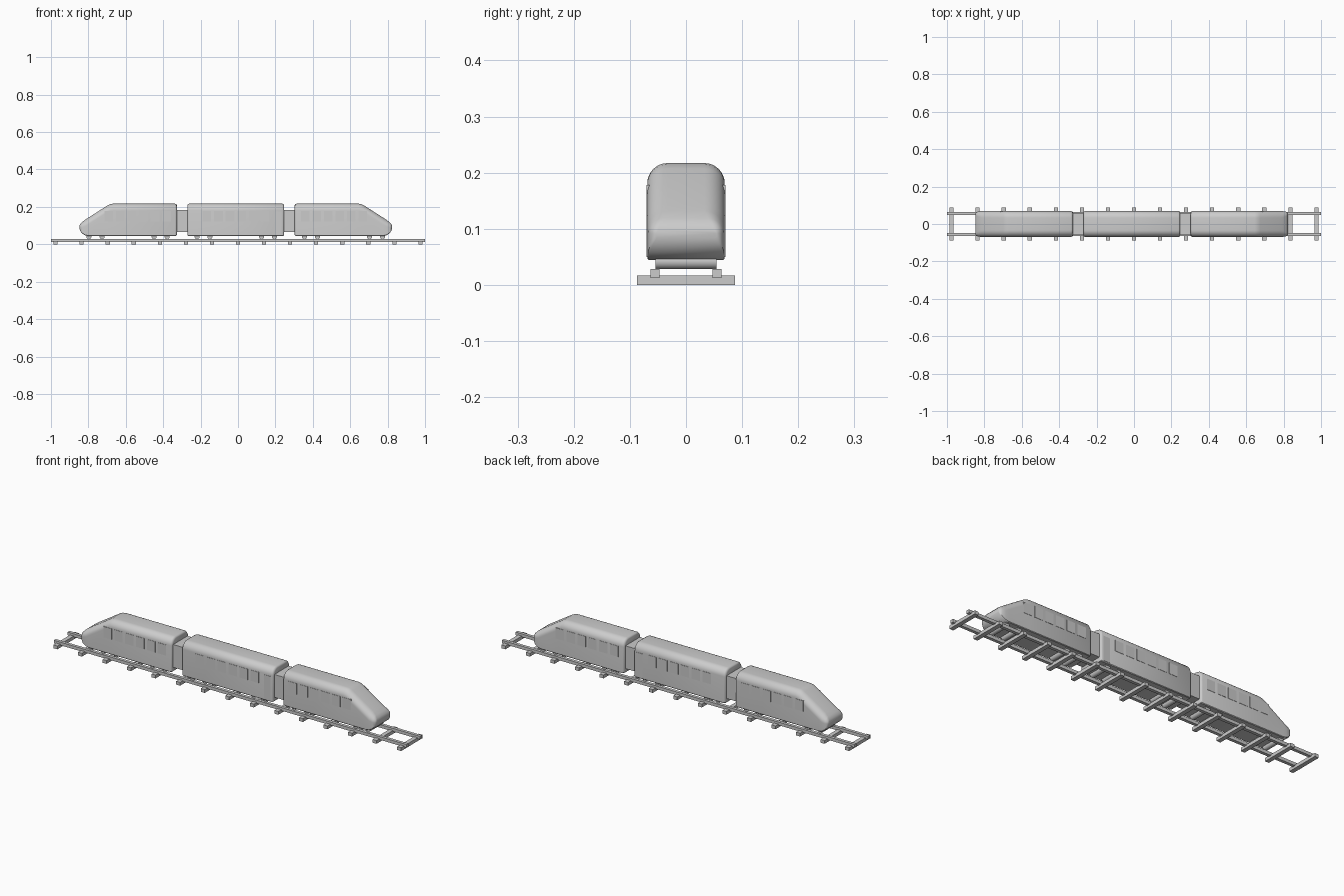
import bpy, bmesh, math

if "Cube" in bpy.data.objects:
    bpy.data.objects.remove(bpy.data.objects["Cube"])

CX = -0.012          # centre of the train along the track
W = 0.069            # half width of the cars
ZB, ZT = 0.044, 0.217


def finish(bm, name, smooth=None):
    bmesh.ops.recalc_face_normals(bm, faces=bm.faces)
    me = bpy.data.meshes.new(name)
    bm.to_mesh(me)
    bm.free()
    ob = bpy.data.objects.new(name, me)
    bpy.context.collection.objects.link(ob)
    if smooth:
        bpy.ops.object.select_all(action='DESELECT')
        bpy.context.view_layer.objects.active = ob
        ob.select_set(True)
        bpy.ops.object.shade_smooth_by_angle(angle=math.radians(smooth))
        ob.select_set(False)
    return ob


def box(name, x0, x1, y0, y1, z0, z1):
    bm = bmesh.new()
    bmesh.ops.create_cube(bm, size=1)
    for v in bm.verts:
        v.co = ((x0 + x1) / 2 + v.co.x * (x1 - x0),
                (y0 + y1) / 2 + v.co.y * (y1 - y0),
                (z0 + z1) / 2 + v.co.z * (z1 - z0))
    return finish(bm, name)


def section(w, zb, zt, n=8):
    # flat-bottomed cross-section with rounded roof corners
    r = min(0.036, (zt - zb) * 0.45)
    arc = [(w - r + r * math.cos(a), zt - r + r * math.sin(a))
           for a in (math.pi / 2 * i / n for i in range(n + 1))]
    right = [(w - 0.003, zb), (w, zb + 0.003)] + arc
    return right + [(-y, z) for y, z in reversed(right)]


def car_body(name, stations, side=1):
    # stations: x from train centre, half width, bottom, top
    bm = bmesh.new()
    rings = [[bm.verts.new((CX + side * x, y, z)) for y, z in section(w, zb, zt)]
             for x, w, zb, zt in stations]
    for a, b in zip(rings, rings[1:]):
        for i in range(len(a)):
            j = (i + 1) % len(a)
            bm.faces.new((a[i], a[j], b[j], b[i]))
    bm.faces.new(rings[0])
    bm.faces.new(rings[-1])
    return finish(bm, name, 40)


def end_cap(x, d):
    # rounded flat end at x, the car lying in direction d
    return [(x, W - 0.008, ZB + 0.006, ZT - 0.008),
            (x + d * 0.0025, W - 0.003, ZB + 0.002, ZT - 0.003),
            (x + d * 0.009, W, ZB, ZT)]


# cars
nose = [(0.657, W, ZB, ZT), (0.672, W, ZB, 0.2145), (0.687, W, ZB, 0.207),
        (0.787, W, ZB, 0.143), (0.804, W, 0.047, 0.132), (0.822, 0.067, 0.058, 0.119),
        (0.832, 0.062, 0.072, 0.108), (0.836, 0.055, 0.084, 0.097)]
end_car = end_cap(0.315, 1) + nose
car_body("front_car", end_car)
car_body("rear_car", end_car, -1)
car_body("middle_car", end_cap(-0.259, 1) + end_cap(0.259, -1)[::-1])

# gangways between cars
for s, label in ((1, "front"), (-1, "rear")):
    x = CX + s * 0.287
    box(label + "_gangway", x - 0.035, x + 0.035, -0.058, 0.058, 0.067, 0.184)

# windows and doors, slightly raised on both sides
T = 0.0015
for s in (-1, 1):
    y0, y1 = sorted((s * (W - 0.004), s * (W + T)))
    for i in range(6):
        xs = {"middle": -0.155 + i * 0.062, "front": 0.371 + i * 0.0615,
              "rear": -0.371 - i * 0.0615}
        for label, x in xs.items():
            box(label + "_window", CX + x - 0.0235, CX + x + 0.0235, y0, y1, 0.123, 0.178)
    box("door", CX + 0.21, CX + 0.245, y0, y1, 0.05, 0.175)

# wheelsets
for x in (0.138, 0.207, 0.367, 0.437, 0.715, 0.785):
    for s in (-1, 1):
        bm = bmesh.new()
        bmesh.ops.create_cone(bm, cap_ends=True, segments=24, radius1=0.014,
                              radius2=0.014, depth=0.108)
        for v in bm.verts:
            v.co = (CX + s * x + v.co.x, v.co.z, 0.042 + v.co.y)
        finish(bm, "wheelset", 40)

# track
for s in (-1, 1):
    box("rail", -1, 1, s * 0.055 - 0.008, s * 0.055 + 0.008, 0.012, 0.028)
for i in range(15):
    x = -0.975 + i * 1.95 / 14
    box("sleeper", x - 0.011, x + 0.011, -0.087, 0.087, 0, 0.017)
